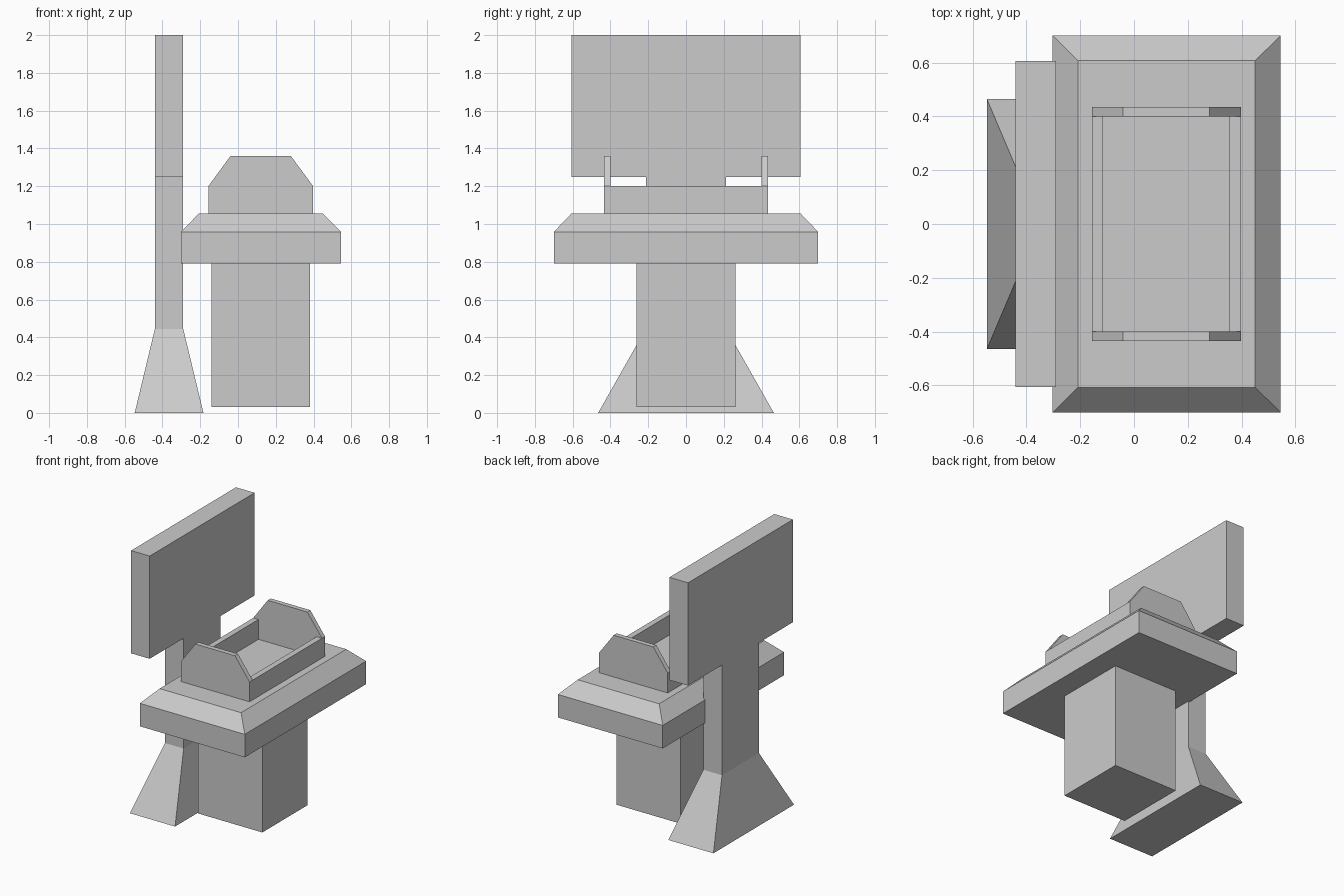
import bpy, bmesh

if "Cube" in bpy.data.objects:
    bpy.data.objects.remove(bpy.data.objects["Cube"])


def finish(bm, name):
    bmesh.ops.recalc_face_normals(bm, faces=bm.faces)
    mesh = bpy.data.meshes.new(name)
    bm.to_mesh(mesh)
    bm.free()
    obj = bpy.data.objects.new(name, mesh)
    bpy.context.collection.objects.link(obj)
    return obj


def loft(name, rings):
    """Stack of rectangles (x0, x1, half_y, z) joined into a closed solid."""
    bm = bmesh.new()
    loops = [[bm.verts.new(p) for p in ((x0, -h, z), (x1, -h, z), (x1, h, z), (x0, h, z))]
             for x0, x1, h, z in rings]
    bm.faces.new(loops[0])
    bm.faces.new(loops[-1])
    for a, b in zip(loops, loops[1:]):
        for i in range(4):
            j = (i + 1) % 4
            bm.faces.new((a[i], a[j], b[j], b[i]))
    return finish(bm, name)


def prism(points, offset):
    """Closed extrusion of a planar polygon."""
    bm = bmesh.new()
    face = bm.faces.new([bm.verts.new(p) for p in points])
    cap = bmesh.ops.extrude_face_region(bm, geom=[face], use_keep_orig=True)
    bmesh.ops.translate(bm, vec=offset,
                        verts=[v for v in cap["geom"] if isinstance(v, bmesh.types.BMVert)])
    return bm


# Pedestal and bevelled table top
loft("pedestal", [(-0.14, 0.38, 0.262, 0.03), (-0.14, 0.38, 0.262, 0.79)])
loft("table_top", [(-0.302, 0.545, 0.70, 0.79), (-0.302, 0.545, 0.70, 0.958),
                   (-0.208, 0.45, 0.607, 1.055)])

# Tray: two tall chamfered ends joined by two low sides
end_profile = [(-0.157, 1.055), (-0.157, 1.2), (-0.04, 1.36),
               (0.28, 1.36), (0.398, 1.2), (0.398, 1.055)]
for label, y in (("front", -0.435), ("back", 0.4)):
    finish(prism([(x, y, z) for x, z in end_profile], (0, 0.035, 0)), f"tray_{label}_end")
for label, x0, x1 in (("left", -0.157, -0.115), ("right", 0.355, 0.398)):
    loft(f"tray_{label}_side", [(x0, x1, 0.4, 1.055), (x0, x1, 0.4, 1.2)])

# Back board: T-shaped slab whose stem flares into a foot
half = [(0.213, 0.445), (0.213, 1.25), (0.605, 1.25), (0.605, 2.0)]
outline = half + [(-y, z) for y, z in reversed(half)]
bm = prism([(-0.44, y, z) for y, z in outline], (0.15, 0, 0))
bm.normal_update()
bottom = min(bm.faces, key=lambda f: max(v.co.z for v in f.verts))
foot = bmesh.ops.extrude_discrete_faces(bm, faces=[bottom])["faces"][0]
for v in foot.verts:
    v.co = (-0.547 if v.co.x < -0.365 else -0.183, 0.465 if v.co.y > 0 else -0.465, 0)
finish(bm, "back_board")
